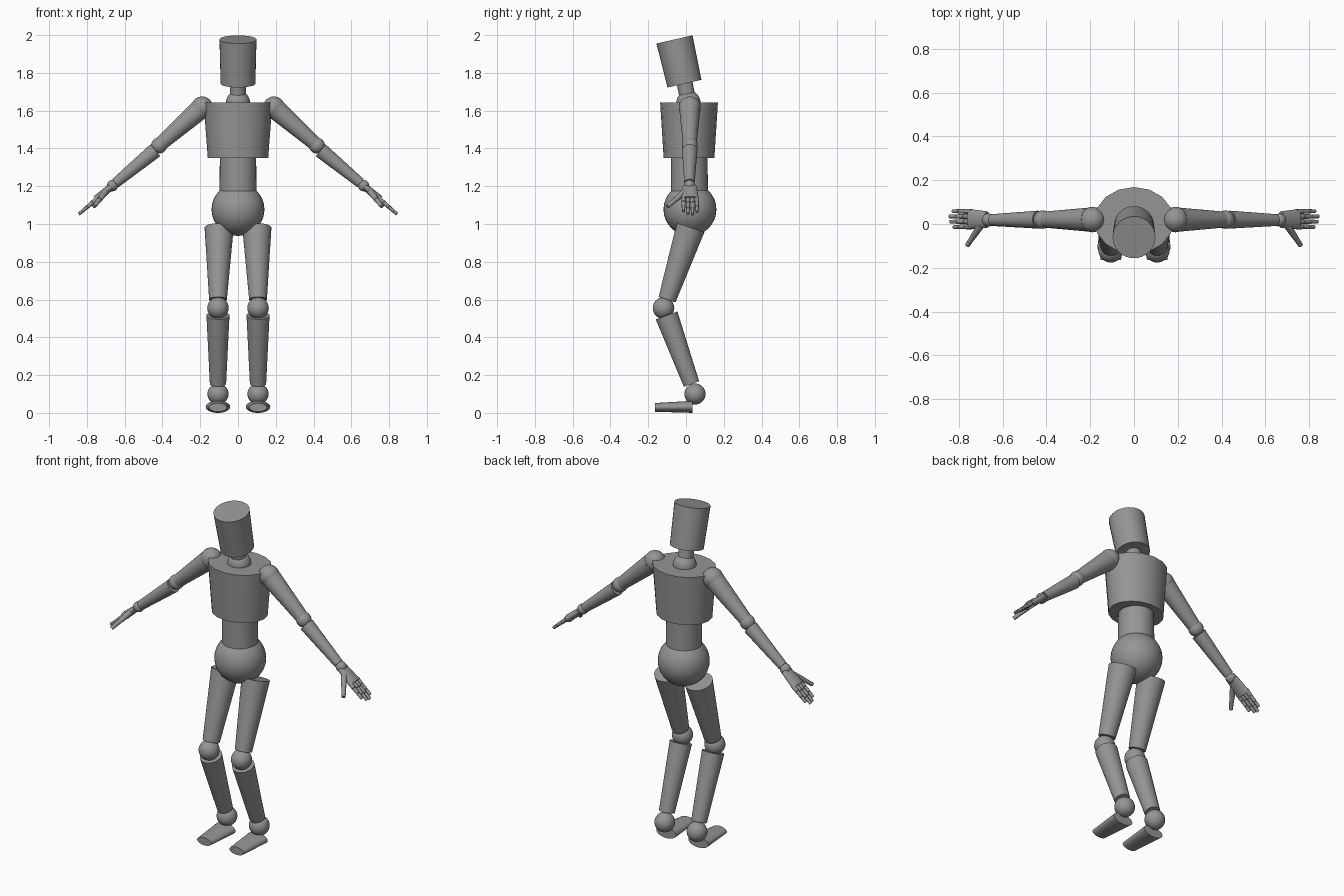
import bpy
import bmesh
import math
from mathutils import Vector, Matrix

if "Cube" in bpy.data.objects:
    bpy.data.objects.remove(bpy.data.objects["Cube"], do_unlink=True)

# Single grey material
grey = bpy.data.materials.new("plain grey")
grey.use_nodes = True
grey.diffuse_color = (0.3, 0.3, 0.3, 1)
grey.node_tree.nodes["Principled BSDF"].inputs["Base Color"].default_value = (0.3, 0.3, 0.3, 1)


def finish(name, bm):
    """Smooth the curved faces, keep the rims sharp, and add the object."""
    bmesh.ops.recalc_face_normals(bm, faces=bm.faces)
    for face in bm.faces:
        face.smooth = True
    for edge in bm.edges:
        edge.smooth = edge.calc_face_angle(0) < math.radians(40)
    mesh = bpy.data.meshes.new(name)
    bm.to_mesh(mesh)
    bm.free()
    mesh.materials.append(grey)
    bpy.context.collection.objects.link(bpy.data.objects.new(name, mesh))


def limb(name, start, end, r_start, r_end, flat=1.0, wide=(1, 0, 0), sides=32):
    """Capped tapered cylinder; flat squashes it across the wide direction."""
    start, end = Vector(start), Vector(end)
    axis = (end - start).normalized()
    across = Vector(wide)
    across = (across - axis * across.dot(axis)).normalized()
    frame = Matrix((across, axis.cross(across), axis)).transposed().to_4x4()
    matrix = (Matrix.Translation((start + end) / 2) @ frame
              @ Matrix.Diagonal((1, flat, 1, 1)))
    bm = bmesh.new()
    bmesh.ops.create_cone(bm, cap_ends=True, segments=sides, radius1=r_start,
                          radius2=r_end, depth=(end - start).length, matrix=matrix)
    finish(name, bm)


def ball(name, centre, radius):
    bm = bmesh.new()
    bmesh.ops.create_uvsphere(bm, u_segments=32, v_segments=16, radius=radius,
                              matrix=Matrix.Translation(centre))
    finish(name, bm)


# Head and torso
limb("head", (0, -0.008, 1.743), (0, -0.061, 1.977), 0.092, 0.098)
limb("neck", (0, 0.012, 1.65), (0, -0.01, 1.76), 0.042, 0.042)
ball("neck_base", (0, 0.013, 1.642), 0.064)
limb("chest", (0, 0.016, 1.35), (0, 0.016, 1.642), 0.16, 0.182, flat=0.84, sides=16)
limb("waist", (0, 0.019, 1.17), (0, 0.017, 1.37), 0.098, 0.096)
ball("pelvis", (0, 0.021, 1.077), 0.14)

for side, s in (("left", 1), ("right", -1)):
    def at(x, y, z):
        return Vector((s * x, y, z))

    # Leg
    limb(f"{side}_thigh", at(0.106, -0.10, 0.60), at(0.10, 0.024, 0.98), 0.047, 0.077)
    ball(f"{side}_knee", at(0.106, -0.119, 0.555), 0.057)
    limb(f"{side}_shin", at(0.106, 0.029, 0.153), at(0.106, -0.103, 0.516), 0.043, 0.061)
    ball(f"{side}_ankle", at(0.106, 0.048, 0.10), 0.056)
    limb(f"{side}_foot", at(0.106, 0.035, 0.032), at(0.106, -0.165, 0.029),
         0.065, 0.047, flat=0.49)

    # Arm
    y_wide = (0, 1, 0)
    ball(f"{side}_shoulder", at(0.19, 0.02, 1.617), 0.058)
    limb(f"{side}_upper_arm", at(0.205, 0.02, 1.604), at(0.405, 0.02, 1.427),
         0.055, 0.037, wide=y_wide)
    ball(f"{side}_elbow", at(0.418, 0.02, 1.415), 0.042)
    limb(f"{side}_forearm", at(0.438, 0.02, 1.39), at(0.648, 0.018, 1.217),
         0.041, 0.027, wide=y_wide)
    ball(f"{side}_wrist", at(0.665, 0.018, 1.203), 0.03)

    # Hand: palm, four three-part fingers and a two-part thumb
    limb(f"{side}_palm", at(0.672, 0.02, 1.197), at(0.75, 0.022, 1.13),
         0.038, 0.046, flat=0.48, wide=y_wide)
    for i, length in enumerate((0.11, 0.13, 0.135, 0.115)):
        knuckle = at(0.742, -0.012 + 0.023 * i, 1.138)
        reach = at(0.76, 0.04 * (i - 1.5) / 4, -0.65) * length
        for j, name in enumerate(("base", "middle", "tip")):
            radius = 0.0125 - 0.0015 * j
            limb(f"{side}_finger_{i + 1}_{name}", knuckle + reach * (j / 3),
                 knuckle + reach * ((j + 0.95) / 3), radius, radius - 0.001,
                 wide=y_wide, sides=16)
    thumb_root, thumb_tip = at(0.70, -0.005, 1.172), at(0.762, -0.098, 1.093)
    thumb_mid = thumb_root.lerp(thumb_tip, 0.55)
    limb(f"{side}_thumb_base", thumb_root, thumb_mid, 0.017, 0.014, sides=16)
    limb(f"{side}_thumb_tip", thumb_mid, thumb_tip, 0.013, 0.011, sides=16)
